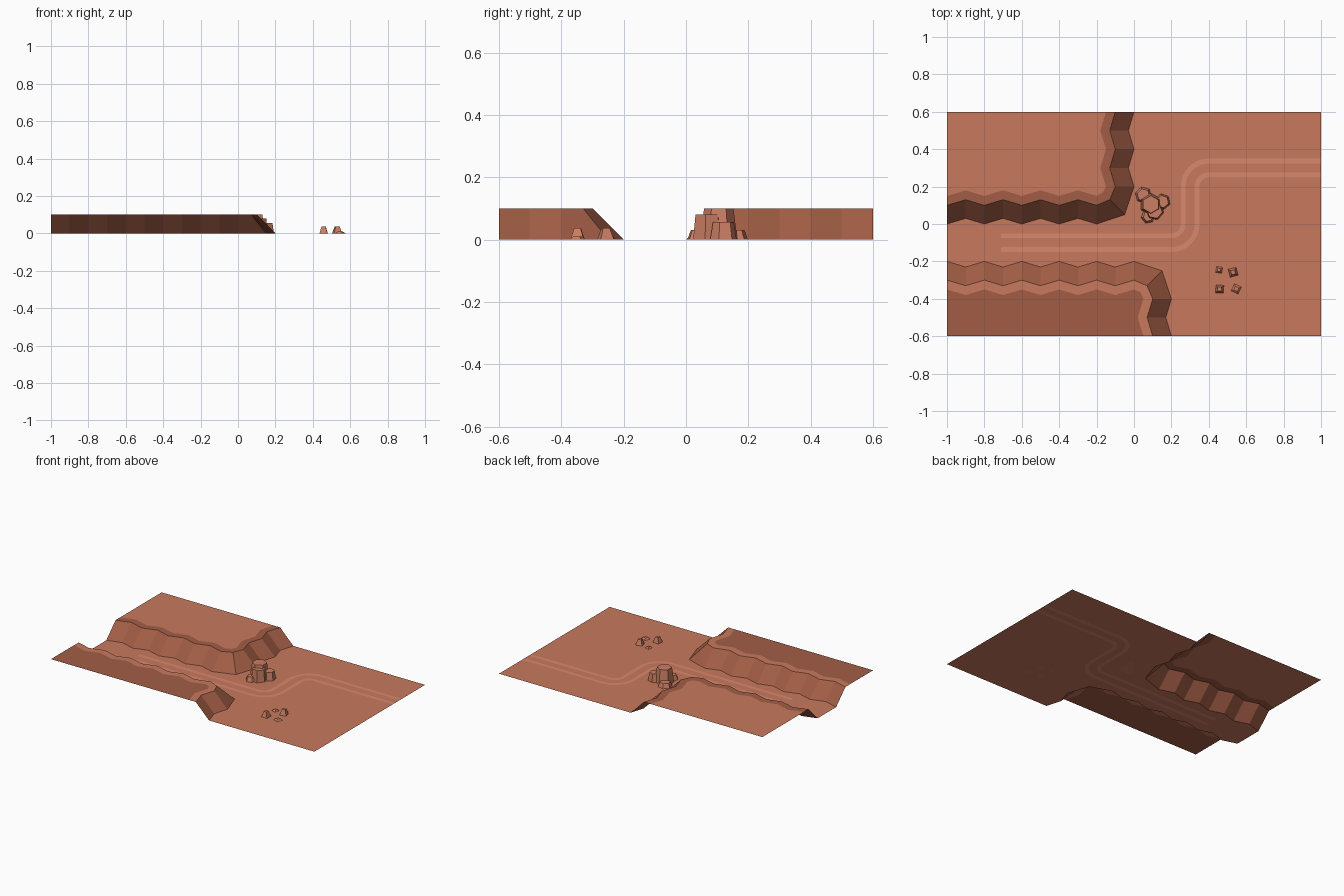
import bpy, bmesh, math
from mathutils import Vector
from mathutils.geometry import delaunay_2d_cdt

if "Cube" in bpy.data.objects:
    bpy.data.objects.remove(bpy.data.objects["Cube"])


def material(name, rgb):
    m = bpy.data.materials.new(name)
    m.diffuse_color = (*rgb, 1)
    m.use_nodes = True
    m.node_tree.nodes["Principled BSDF"].inputs["Base Color"].default_value = m.diffuse_color
    return m


SAND = material("sand", (0.58, 0.19, 0.11))
CLIFF = material("cliff_rock", (0.36, 0.11, 0.06))
TRACK = material("track_sand", (0.70, 0.25, 0.155))
ROCK = material("loose_rock", (0.60, 0.21, 0.125))
H = 0.1  # plateau height


def add_object(name, verts, faces, mats, slots=None):
    me = bpy.data.meshes.new(name)
    me.from_pydata(verts, [], faces)
    for m in mats:
        me.materials.append(m)
    ob = bpy.data.objects.new(name, me)
    bpy.context.collection.objects.link(ob)
    for p in me.polygons:
        if p.normal.z < 0:
            p.flip()
        if slots:
            p.material_index = slots[p.index]
    return ob


def flat_region(name, outline, patches, z, mats):
    """Flat polygon with differently coloured patches set into it."""
    pts, loops = [], []
    for poly in [outline] + patches:
        loops.append(list(range(len(pts), len(pts) + len(poly))))
        pts += [Vector(p) for p in poly]
    v, _, f, _, _, src = delaunay_2d_cdt(pts, [], loops, 1, 1e-5)
    slots = [1 if any(i > 0 for i in s) else 0 for s in src]
    return add_object(name, [(p.x, p.y, z) for p in v], f, mats, slots)


def zig(i):
    return 0.03 * (i % 2)


# Cliff edges as (top, foot, stripe) points, with a zigzag along each run
back = [((-1 + i / 10, 0.1 + zig(i)), (-1 + i / 10, zig(i)), (-1 + i / 10, 0.15 + zig(i)))
        for i in range(9)]
back.append(((-0.13, 0.13), (-0.05, 0.05), (-0.165, 0.17)))
back += [((-0.1 - zig(i), 0.2 + i / 10), (-zig(i), 0.2 + i / 10), (-0.15 - zig(i), 0.2 + i / 10))
         for i in range(5)]
front = [((-1 + i / 10, -0.3 - zig(i)), (-1 + i / 10, -0.2 - zig(i)), (-1 + i / 10, -0.35 - zig(i)))
         for i in range(11)]
front.append(((0.07, -0.33), (0.15, -0.25), (0.035, -0.365)))
front += [((0.1 - zig(i), -0.4 - i / 10), (0.2 - zig(i), -0.4 - i / 10), (0.05 - zig(i), -0.4 - i / 10))
          for i in range(3)]

# Cliffs and plateaus with the dark stripe along the rim
for name, edge, corner in (("back", back, (-1, 0.6)), ("front", front, (-1, -0.6))):
    top, foot, inner = (list(c) for c in zip(*edge))
    n = len(top)
    add_object(name + "_cliff", [(*p, H) for p in top] + [(*p, 0) for p in foot],
               [(i, i + 1, n + i + 1, n + i) for i in range(n - 1)], [CLIFF])
    flat_region(name + "_plateau", top + [corner], [top + inner[::-1]], H, [SAND, CLIFF])


# Wheel tracks: offsets of an S-shaped path
def offset_path(d):
    pts = [(-0.71, -0.1 + d)]
    for k in range(9):
        a = math.radians(-90 + 90 * k / 8)
        pts.append((0.2 + (0.1 - d) * math.cos(a), (0.1 - d) * math.sin(a)))
    for k in range(9):
        a = math.radians(180 - 90 * k / 8)
        pts.append((0.4 + (0.1 + d) * math.cos(a), 0.2 + (0.1 + d) * math.sin(a)))
    return pts + [(1, 0.3 + d)]


tracks = [offset_path(d - 0.013) + offset_path(d + 0.013)[::-1] for d in (-0.037, 0.037)]

# Valley floor between the cliffs
valley = [e[1] for e in front] + [(1, -0.6), (1, 0.6)] + [e[1] for e in back[::-1]]
flat_region("valley_floor", valley, tracks, 0, [SAND, TRACK])


def rock(name, x, y, r1, r2, h, sides, turn):
    bm = bmesh.new()
    bmesh.ops.create_cone(bm, cap_ends=True, segments=sides, radius1=r1, radius2=r2, depth=h)
    me = bpy.data.meshes.new(name)
    bm.to_mesh(me)
    bm.free()
    me.materials.append(ROCK)
    ob = bpy.data.objects.new(name, me)
    bpy.context.collection.objects.link(ob)
    ob.location = (x, y, h / 2)
    ob.rotation_euler.z = math.radians(turn)


# Cluster of hexagonal rock columns
for i, (x, y, r1, r2, h, t) in enumerate([
        (0.09, 0.105, 0.06, 0.047, 0.1, 0), (0.11, 0.07, 0.05, 0.042, 0.08, 20),
        (0.152, 0.12, 0.043, 0.034, 0.056, 10), (0.05, 0.155, 0.045, 0.034, 0.03, 15),
        (0.075, 0.04, 0.038, 0.026, 0.03, 40)]):
    rock(f"rock_column_{i + 1}", x, y, r1, r2, h, 6, t)

# Scattered four-sided stones
for i, (x, y, r, h, t) in enumerate([
        (0.455, -0.245, 0.023, 0.01, 35), (0.53, -0.258, 0.031, 0.037, 60),
        (0.458, -0.348, 0.03, 0.037, 42), (0.547, -0.347, 0.029, 0.01, 20)]):
    rock(f"stone_{i + 1}", x, y, r, r * 0.5, h, 4, t)
